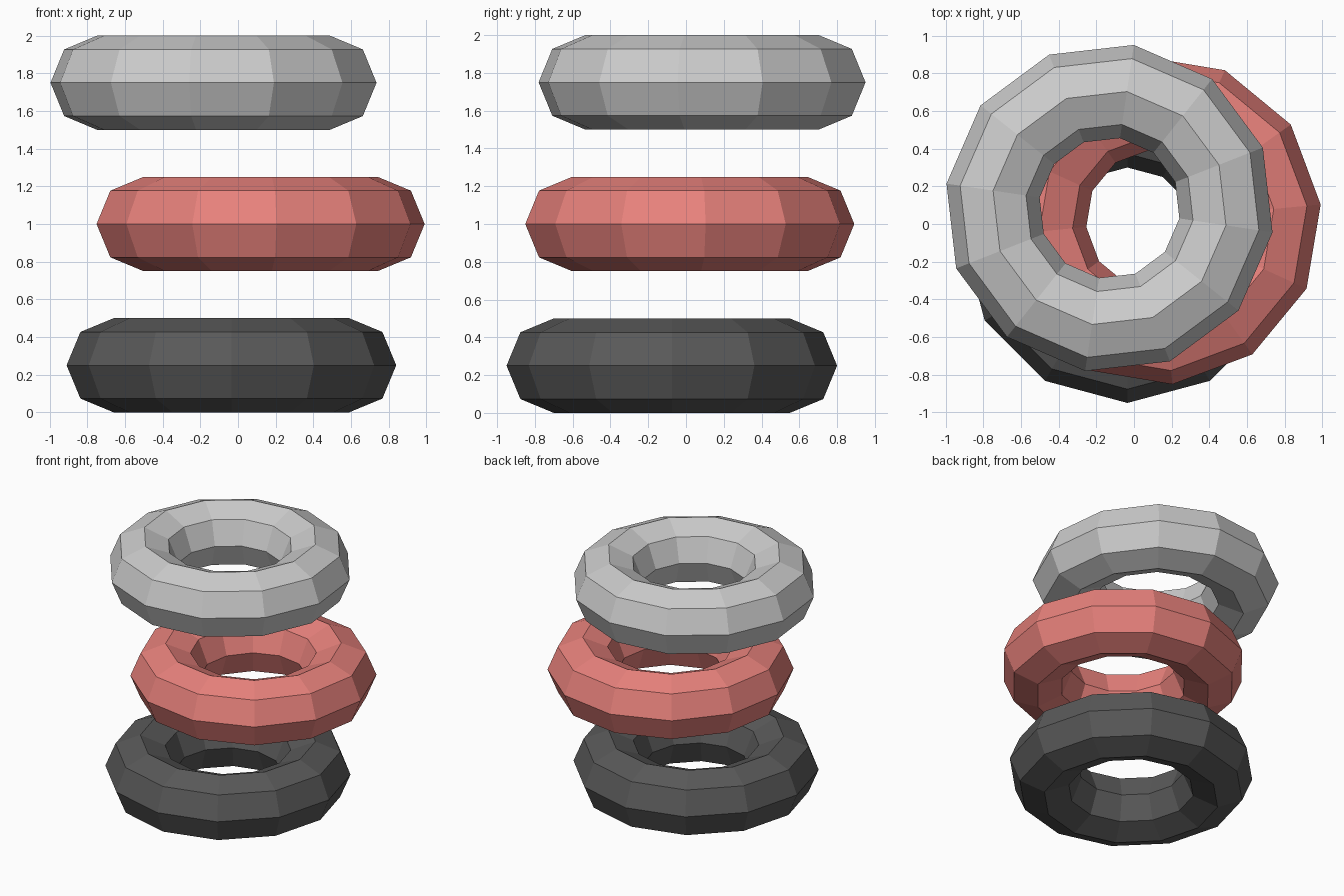
import bpy
from math import radians

if "Cube" in bpy.data.objects:
    bpy.data.objects.remove(bpy.data.objects["Cube"])


def ring(name, x, y, z, turn, color):
    """Low-poly flat-shaded ring: 12 sides around, 8-sided section."""
    bpy.ops.mesh.primitive_torus_add(
        major_segments=12, minor_segments=8, major_radius=0.625,
        minor_radius=0.25, location=(x, y, z), rotation=(0, 0, radians(turn)))
    obj = bpy.context.object
    obj.name = name
    bpy.ops.object.shade_flat()
    mat = bpy.data.materials.new(name + "_color")
    mat.diffuse_color = (*color, 1)
    mat.use_nodes = True
    mat.node_tree.nodes["Principled BSDF"].inputs["Base Color"].default_value = mat.diffuse_color
    obj.data.materials.append(mat)


# Loose stack of three rings, each slightly shifted and turned
ring("bottom_ring", -0.035, -0.075, 0.25, 0, (0.10, 0.10, 0.10))
ring("middle_ring", 0.12, 0.02, 1.0, 5.5, (0.80, 0.22, 0.20))
ring("top_ring", -0.13, 0.085, 1.75, -8.5, (0.53, 0.53, 0.53))
